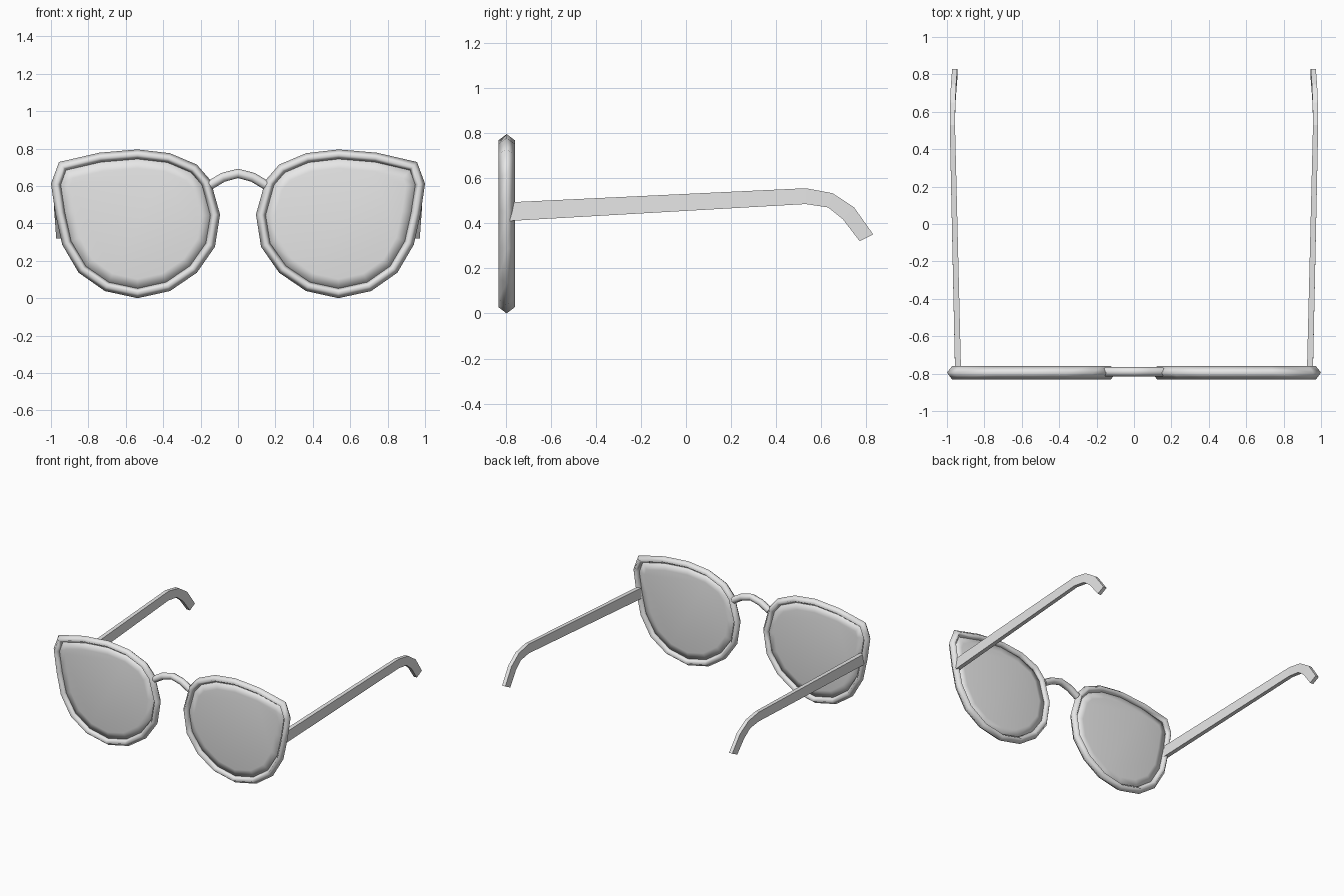
import bpy, math
from mathutils import Vector

if "Cube" in bpy.data.objects:
    bpy.data.objects.remove(bpy.data.objects["Cube"])

grey = bpy.data.materials.new("plain grey")
grey.diffuse_color = (0.8, 0.8, 0.8, 1)
grey.use_nodes = True
grey.node_tree.nodes["Principled BSDF"].inputs["Base Color"].default_value = grey.diffuse_color
FRONT_Y = -0.795

# right eye rim outline (x, z), clockwise from the top
OUTLINE = [(.537, .795), (.74, .778), (.957, .728), (1.0, .612), (.976, .45),
           (.94, .286), (.852, .136), (.712, .038), (.537, 0), (.364, .038),
           (.22, .136), (.123, .275), (.096, .447), (.147, .63), (.22, .714), (.364, .775)]


def make(name, verts, faces, smooth):
    mesh = bpy.data.meshes.new(name)
    mesh.from_pydata(verts, [], faces)
    mesh.materials.append(grey)
    obj = bpy.data.objects.new(name, mesh)
    bpy.context.collection.objects.link(obj)
    bpy.ops.object.select_all(action='DESELECT')
    obj.select_set(True)
    bpy.context.view_layer.objects.active = obj
    bpy.ops.object.mode_set(mode='EDIT')
    bpy.ops.mesh.select_all(action='SELECT')
    bpy.ops.mesh.normals_make_consistent(inside=False)
    bpy.ops.object.mode_set(mode='OBJECT')
    if smooth:
        bpy.ops.object.shade_smooth()
    return obj


def loft(loops, closed=False, caps=True):
    """Join equal rings of points into one skin."""
    n, m = len(loops[0]), len(loops)
    verts = [p for ring in loops for p in ring]
    faces = []
    for a in range(m if closed else m - 1):
        b = (a + 1) % m
        for i in range(n):
            j = (i + 1) % n
            faces.append((a * n + i, a * n + j, b * n + j, b * n + i))
    if caps and not closed:
        faces += [tuple(range(n)), tuple(range((m - 1) * n, m * n))]
    return verts, faces


def inset(dist, depth, side):
    """Outline moved inwards by dist, at an offset in depth."""
    pts = [Vector(p) for p in OUTLINE]
    ring = []
    for i, p in enumerate(pts):
        d1 = (p - pts[i - 1]).normalized()
        d2 = (pts[(i + 1) % len(pts)] - p).normalized()
        n1, n2 = Vector((d1.y, -d1.x)), Vector((d2.y, -d2.x))
        q = p + (n1 + n2) * (dist / (1 + n1.dot(n2)))
        ring.append((side * q.x, FRONT_Y + depth, q.y))
    return ring


# temple arm: top y, z; bottom y, z; inner and outer x
ARM = [(-.776, .493, -.784, .41, .925, .957),
       (.53, .555, .53, .485, .957, .985),
       (.65, .533, .63, .47, .955, .983),
       (.745, .47, .695, .418, .951, .979),
       (.83, .35, .77, .32, .945, .972)]

for side, label in ((1, "right"), (-1, "left")):
    # rim with a diamond cross-section
    rim = [inset(0, 0, side), inset(.027, -.036, side),
           inset(.054, 0, side), inset(.027, .036, side)]
    make(label + "_rim", *loft(rim, closed=True), True)
    # lens, slightly thicker inside its edge
    lens = [inset(.10, -.012, side), inset(.05, -.004, side),
            inset(.05, .004, side), inset(.10, .012, side)]
    make(label + "_lens", *loft(lens), True)
    # temple arm with bent ear hook
    rings = [[(side * xi, yt, zt), (side * xo, yt, zt),
              (side * xo, yb, zb), (side * xi, yb, zb)]
             for yt, zt, yb, zb, xi, xo in ARM]
    make(label + "_temple_arm", *loft(rings), False)

# nose bridge tube
PATH = [(-.15, .604), (-.08, .646), (0, .667), (.08, .646), (.15, .604)]
rings = []
for i, (x, z) in enumerate(PATH):
    a, b = PATH[max(i - 1, 0)], PATH[min(i + 1, 4)]
    t = Vector((b[0] - a[0], b[1] - a[1])).normalized()
    ring = []
    for k in range(8):
        ang = k * math.tau / 8
        r = .025 * math.cos(ang)
        ring.append((x - t.y * r, FRONT_Y + .005 + .025 * math.sin(ang), z + t.x * r))
    rings.append(ring)
bridge = make("nose_bridge", *loft(rings), True)
bpy.ops.object.shade_smooth_by_angle(angle=math.radians(60))
